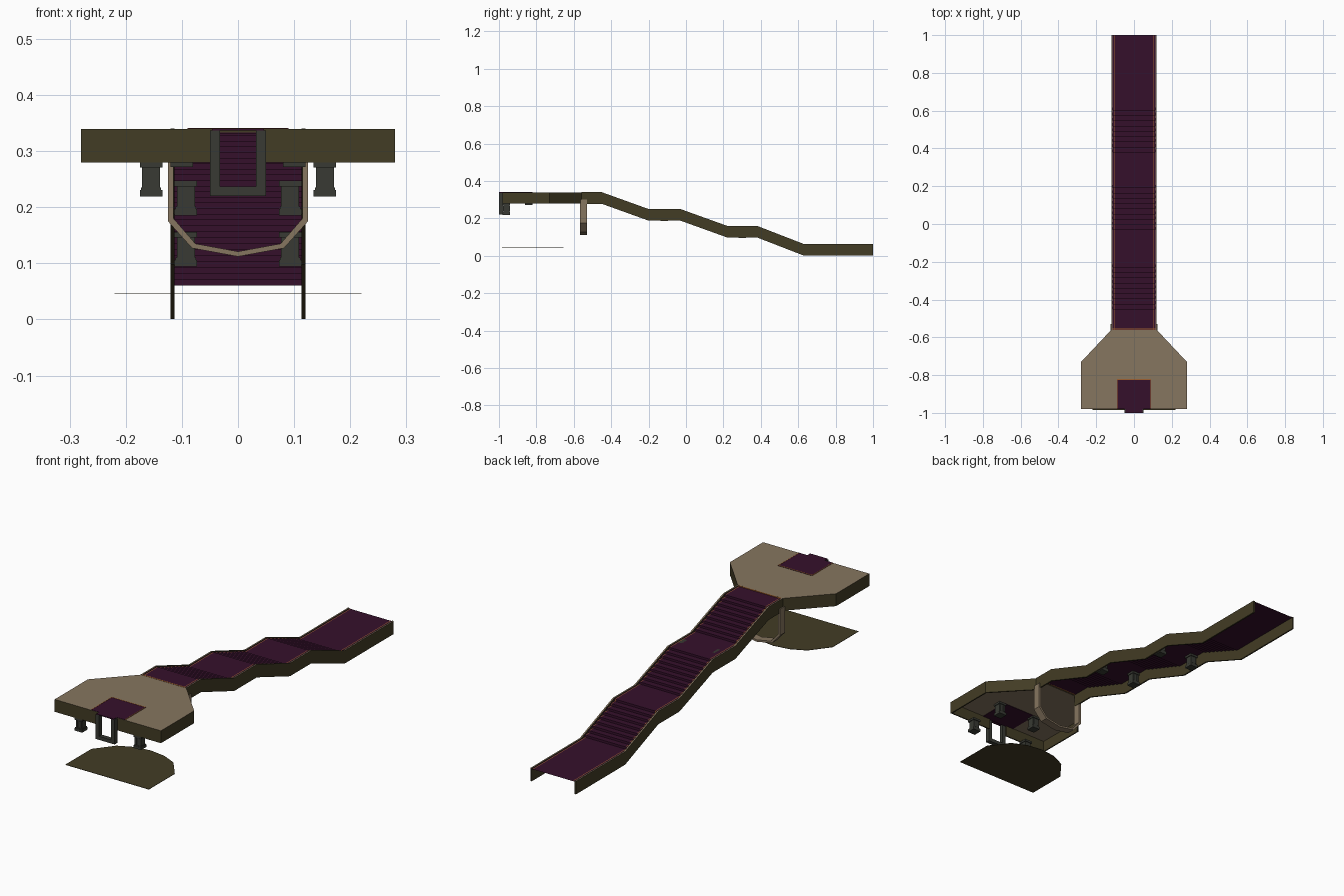
import bpy, bmesh, math

if "Cube" in bpy.data.objects:
    bpy.data.objects.remove(bpy.data.objects["Cube"])

def mat(name, r, g, b):
    m = bpy.data.materials.new(name)
    m.diffuse_color = (r, g, b, 1)
    m.use_nodes = True
    m.node_tree.nodes["Principled BSDF"].inputs["Base Color"].default_value = m.diffuse_color
    return m

TAN = mat("tan_stone", 0.24, 0.18, 0.115)
OLIVE = mat("dark_olive", 0.055, 0.045, 0.018)
PURPLE = mat("purple_carpet", 0.036, 0.005, 0.024)
GREY = mat("dark_grey_metal", 0.040, 0.042, 0.033)
GOLD = mat("orange_trim", 0.35, 0.12, 0.03)

def finish(name, bm, *mats, tan_top=False):
    bmesh.ops.recalc_face_normals(bm, faces=bm.faces)
    if tan_top:                       # second material on upward faces
        for f in bm.faces:
            f.material_index = 1 if f.normal.z > 0.7 else 0
    me = bpy.data.meshes.new(name)
    bm.to_mesh(me)
    bm.free()
    for m in mats:
        me.materials.append(m)
    ob = bpy.data.objects.new(name, me)
    bpy.context.collection.objects.link(ob)
    return ob

def add_box(bm, x0, x1, y0, y1, z0, z1):
    r = bmesh.ops.create_cube(bm, size=1)
    for v in r["verts"]:
        v.co = ((x0 + x1) / 2 + v.co.x * (x1 - x0),
                (y0 + y1) / 2 + v.co.y * (y1 - y0),
                (z0 + z1) / 2 + v.co.z * (z1 - z0))

def boxes(name, m, *bs):
    bm = bmesh.new()
    for b in bs:
        add_box(bm, *b)
    return finish(name, bm, m)

def prism(bm, pts, offset):
    """Extrude a closed polygon of 3D points by an offset."""
    f = bm.faces.new([bm.verts.new(p) for p in pts])
    r = bmesh.ops.extrude_face_region(bm, geom=[f])
    bmesh.ops.translate(bm, vec=offset,
                        verts=[v for v in r["geom"] if isinstance(v, bmesh.types.BMVert)])

def ribbon(bm, pts, offset):
    """Sweep an open polyline by an offset into a sheet."""
    a = [bm.verts.new(p) for p in pts]
    b = [bm.verts.new([p[i] + offset[i] for i in range(3)]) for p in pts]
    for i in range(len(pts) - 1):
        bm.faces.new((a[i], a[i + 1], b[i + 1], b[i]))

# --- stair line: landings and flights (y, z of the top edge)
LINE = [(-.56, .34), (-.45, .34), (-.20, .25), (-.03, .25),
        (.22, .16), (.38, .16), (.63, .063), (1.0, .063)]

# side walls
for s, tag in ((-1, "left"), (1, "right")):
    bm = bmesh.new()
    low = [(y, max(z - .062, 0)) for y, z in reversed(LINE)]
    prism(bm, [(s * .113, y, z) for y, z in LINE + low], (s * .007, 0, 0))
    finish("stair_wall_" + tag, bm, OLIVE, TAN, tan_top=True)

# stepped carpet profile
STEPS = [LINE[0]]
for (y0, z0), (y1, z1) in zip(LINE, LINE[1:]):
    n = 9 if z1 < z0 else 1
    for i in range(n):
        z = z0 + (z1 - z0) * (i + 1) / n
        if n > 1:
            STEPS.append((y0 + (y1 - y0) * i / n, z))
        STEPS.append((y0 + (y1 - y0) * (i + 1) / n, z))

bm = bmesh.new()
ribbon(bm, [(-.114, y, z - .003) for y, z in STEPS], (.228, 0, 0))
finish("stair_carpet", bm, PURPLE)

# thin trim lines along the carpet edges
for s, tag in ((-1, "left"), (1, "right")):
    bm = bmesh.new()
    ribbon(bm, [(s * .104, y, z - .0015) for y, z in STEPS], (s * .003, 0, 0))
    finish("carpet_trim_" + tag, bm, GOLD)
boxes("carpet_trim_top", GOLD, (-.113, .113, -.559, -.553, .337, .3395))

# --- platform slab with olive rim
half = [(.28, -.98), (.28, -.73), (.12, -.56)]
bm = bmesh.new()
outline = half + [(-x, y) for x, y in reversed(half)]
prism(bm, [(x, y, .333) for x, y in outline], (0, 0, .006))
finish("platform_top", bm, OLIVE, TAN, tan_top=True).data.polygons.foreach_set(
    "material_index", [1 if abs(p.normal.z) > .7 else 0
                       for p in bpy.data.objects["platform_top"].data.polygons])

# platform skirt, open at the doorway and at the stairs
for s, tag in ((-1, "left"), (1, "right")):
    bm = bmesh.new()
    inner = [(.12, -.568), (.274, -.733), (.274, -.974), (.05, -.974)]
    loop = [(.05, -.98)] + half + inner
    prism(bm, [(s * x, y, .28) for x, y in loop], (0, 0, .054))
    finish("platform_skirt_" + tag, bm, OLIVE)

# entrance carpet, its trim and the hanging frame
boxes("entrance_carpet", PURPLE, (-.09, .09, -.979, -.82, .3315, .3405),
      (-.046, .046, -1.0, -.979, .3365, .3405))
boxes("entrance_trim", GOLD, (-.09, .09, -.825, -.821, .339, .3412),
      (-.09, -.087, -.978, -.821, .339, .3412), (.087, .09, -.978, -.821, .339, .3412))
boxes("entrance_frame", GREY, (-.05, -.032, -1, -.979, .22, .337),
      (.032, .05, -1, -.979, .22, .337), (-.032, .032, -1, -.979, .22, .237))

# --- U-shaped support band below the platform edge
bm = bmesh.new()
outer = [(.125, .30), (.125, .175), (.082, .127), (0, .112)]
inner = [(.115, .30), (.115, .180), (.076, .135), (0, .121)]
ring = (outer + [(-x, z) for x, z in outer[-2::-1]]
        + [(-x, z) for x, z in inner[:-1]] + inner[::-1])
prism(bm, [(x, -.568, z) for x, z in ring], (0, .038, 0))
finish("support_band", bm, TAN)

# --- hanging brackets (x, y, top z)
def bracket(name, x, y, top):
    d = []
    for w, z0, z1 in ((.020, .052, .062), (.016, .014, .052),
                      (.020, 0, .012), (.018, .010, .016)):
        d.append((x - w, x + w, y - w, y + w, top - .062 + z0, top - .062 + z1))
    for k in (-1, 1):                 # raised ribs
        d.append((x + k * .009 - .004, x + k * .009 + .004,
                  y - .018, y + .018, top - .045, top - .012))
    boxes(name, GREY, *d)

for i, (x, y, top) in enumerate([(.155, -.96, .281), (.1, -.84, .334),
                                 (.093, -.115, .247), (.093, .30, .156)]):
    for s, tag in ((-1, "left"), (1, "right")):
        bracket(f"bracket_{i + 1}_{tag}", s * x, y, top)

# --- flat floor plate below the platform
side = [(.22, -.985), (.22, -.79), (.15, -.70), (.08, -.667)]
bm = bmesh.new()
prism(bm, [(x, y, .045) for x, y in side + [(0, -.655)]
           + [(-x, y) for x, y in reversed(side)]], (0, 0, .0015))
finish("floor_plate", bm, OLIVE)
